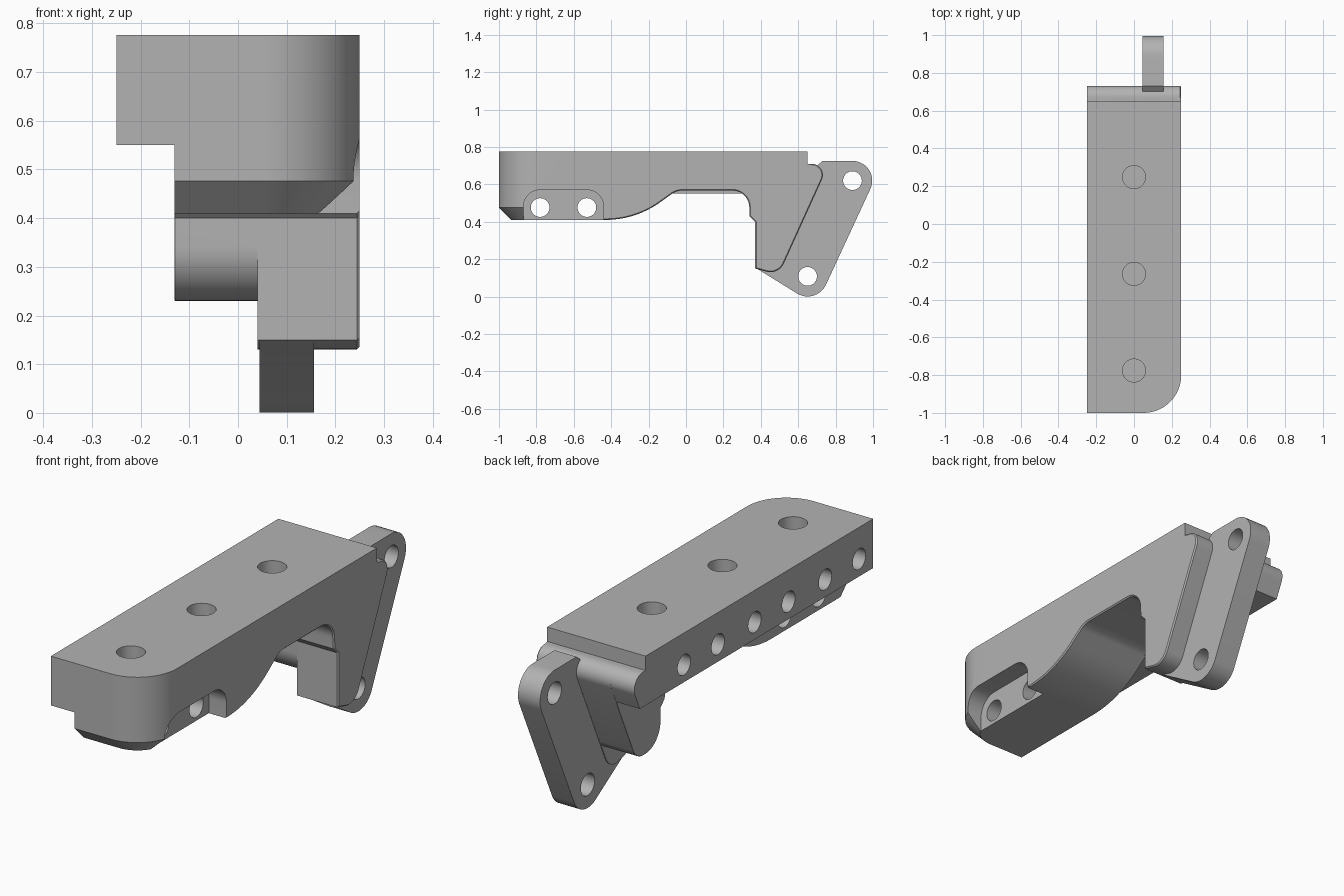
import bpy, bmesh, math
from mathutils import Vector

cube = bpy.data.objects.get("Cube")
if cube:
    bpy.data.objects.remove(cube, do_unlink=True)

grey = bpy.data.materials.new("plain grey")
grey.use_nodes = True
colour = (0.45, 0.45, 0.45, 1)
grey.diffuse_color = colour
grey.node_tree.nodes["Principled BSDF"].inputs["Base Color"].default_value = colour


def rounded(corners, steps=12):
    """Polygon from (a, b) or (a, b, radius) corners, with each radius filleted."""
    out = []
    n = len(corners)
    for i, c in enumerate(corners):
        p = Vector(c[:2])
        r = c[2] if len(c) > 2 else 0
        if not r:
            out.append(p)
            continue
        u = (Vector(corners[i - 1][:2]) - p).normalized()
        v = (Vector(corners[(i + 1) % n][:2]) - p).normalized()
        half = u.angle(v) / 2
        centre = p + (u + v).normalized() * (r / math.sin(half))
        start = p + u * (r / math.tan(half)) - centre
        end = p + v * (r / math.tan(half)) - centre
        sweep = start.angle(end)
        for k in range(steps + 1):
            t = k / steps
            out.append(centre + (start * math.sin((1 - t) * sweep)
                                 + end * math.sin(t * sweep)) / math.sin(sweep))
    return out


def loft(name, rings, chamfer=None, size=0.018):
    """Solid skinned through matching rings; chamfer(midpoint) picks edges to bevel."""
    bm = bmesh.new()
    loops = [[bm.verts.new(p) for p in ring] for ring in rings]
    n = len(loops[0])
    for a, b in zip(loops, loops[1:]):
        for i in range(n):
            j = (i + 1) % n
            bm.faces.new((a[i], a[j], b[j], b[i]))
    bm.faces.new(loops[0][::-1])
    bm.faces.new(loops[-1])
    bmesh.ops.recalc_face_normals(bm, faces=bm.faces)
    if chamfer:
        edges = [e for e in bm.edges if chamfer((e.verts[0].co + e.verts[1].co) / 2)]
        bmesh.ops.bevel(bm, geom=edges, offset=size, segments=1, profile=0.5,
                        affect='EDGES', clamp_overlap=True)
        bmesh.ops.recalc_face_normals(bm, faces=bm.faces)
    mesh = bpy.data.meshes.new(name)
    bm.to_mesh(mesh)
    bm.free()
    mesh.materials.append(grey)
    obj = bpy.data.objects.new(name, mesh)
    bpy.context.collection.objects.link(obj)
    return obj


def prism(name, corners, x0, x1, chamfer=None):
    """Side profile in (y, z) extruded along x."""
    pts = rounded(corners)
    return loft(name, [[(x, p.x, p.y) for p in pts] for x in (x0, x1)], chamfer)


def cylinder(name, centre, radius, length, axis):
    """Cutter cylinder centred on a point, along x or z."""
    rings = []
    for s in (-length / 2, length / 2):
        ring = []
        for k in range(40):
            a = math.tau * k / 40
            c, d = radius * math.cos(a), radius * math.sin(a)
            off = (s, c, d) if axis == 'x' else (c, d, s)
            ring.append(tuple(Vector(centre) + Vector(off)))
        rings.append(ring)
    return loft(name, rings)


def combine(target, other, operation):
    other.hide_render = True
    mod = target.modifiers.new(operation.lower(), 'BOOLEAN')
    mod.operation = operation
    mod.solver = 'EXACT'
    mod.object = other
    bpy.context.view_layer.objects.active = target
    bpy.ops.object.modifier_apply(modifier=mod.name)
    bpy.data.objects.remove(other, do_unlink=True)


TOP, LEDGE, BASE = 0.776, 0.55, 0.41
rear = [(0.65, TOP), (0.65, 0.71), (0.765, 0.71, 0.06)]
arch = [(0.37, 0.40), (0.34, 0.43), (0.335, 0.567, 0.09), (-0.05, 0.567, 0.1),
        (-0.27, BASE, 0.5), (-0.65, BASE)]

# Bracket body: deep leg on one side, shorter rounded leg on the other
body = prism("bracket_body",
             [(-0.65, TOP)] + rear + [(0.495, 0.115, 0.08), (0.37, 0.15)] + arch,
             0.04, 0.25,
             lambda m: m.x > 0.249 and m.y > -0.42 and m.z < 0.72)
short_leg = prism("short_leg",
                  [(-0.65, TOP)] + rear + [(0.547, 0.23, 0.08), (0.37, 0.23, 0.11)] + arch,
                  -0.13, 0.05,
                  lambda m: m.x < -0.129 and m.y > 0.345 and m.z < 0.5)

# Overhanging side strip
strip = prism("side_strip", [(-1, TOP)] + rear + [(0.692, LEDGE), (-1, LEDGE)], -0.25, -0.12)

# Nose with one rounded corner and a chamfered lower edge
def nose_ring(z, inset):
    pts = rounded([(-0.13, -0.6), (-0.13, -1 + inset),
                   (0.25 - inset, -1 + inset, 0.2 - inset), (0.25 - inset, -0.6)], 20)
    return [(p.x, p.y, z) for p in pts]

nose = loft("nose", [nose_ring(BASE, 0.065), nose_ring(0.476, 0), nose_ring(TOP, 0)])

# Mounting flange
flange = prism("flange",
               [(0.70, 0.70), (0.73, 0.725), (1.055, 0.725, 0.105),
                (0.697, -0.0475, 0.108), (0.37, 0.155), (0.45, 0.30)], 0.044, 0.156)

for part in (short_leg, strip, nose, flange):
    combine(body, part, 'UNION')

# Recess around the cross holes
combine(body, prism("recess_cutter",
                    [(-0.87, 0.3), (-0.87, 0.57, 0.09), (-0.44, 0.57, 0.09), (-0.44, 0.3)],
                    0.16, 0.4), 'DIFFERENCE')

# Through holes in the nose and flange
for y, z in ((-0.78, 0.476), (-0.53, 0.476), (0.89, 0.62), (0.65, 0.108)):
    combine(body, cylinder("hole_cutter", (0, y, z), 0.05, 1, 'x'), 'DIFFERENCE')

# Blind holes in the top, each with a pair in the side strip
for y in (0.248, -0.264, -0.776):
    combine(body, cylinder("top_hole_cutter", (0, y, TOP), 0.061, 0.32, 'z'), 'DIFFERENCE')
    for dy in (-0.123, 0.123):
        combine(body, cylinder("side_hole_cutter", (-0.25, y + dy, 0.63), 0.047, 0.36, 'x'),
                'DIFFERENCE')

bpy.ops.object.select_all(action='DESELECT')
body.select_set(True)
bpy.context.view_layer.objects.active = body
bpy.ops.object.shade_smooth_by_angle(angle=math.radians(25))
